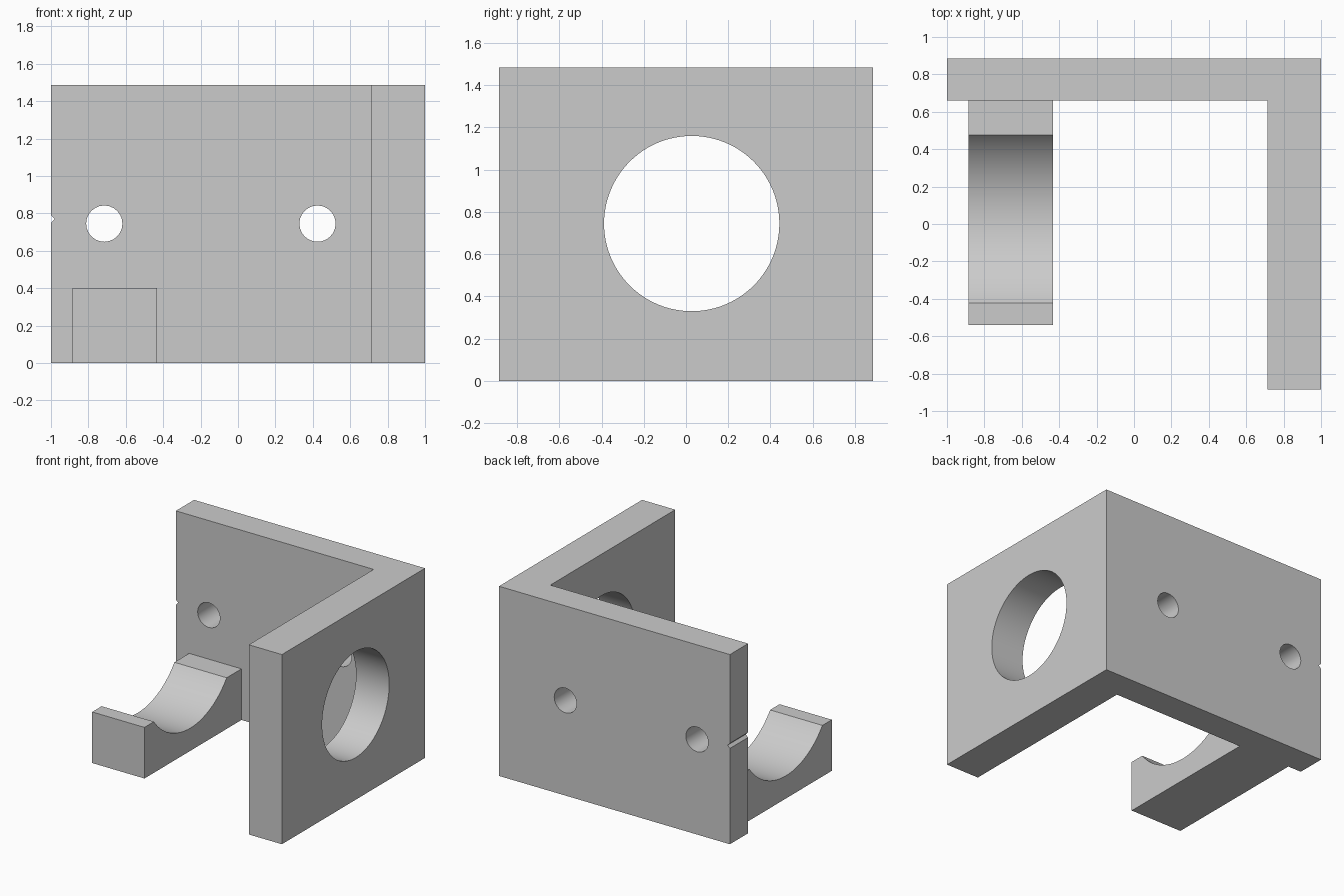
import bpy
import bmesh
from math import cos, sin, asin, pi, radians
from mathutils import Vector

cube = bpy.data.objects.get("Cube")
if cube:
    bpy.data.objects.remove(cube, do_unlink=True)

grey = bpy.data.materials.new("light grey")
grey.use_nodes = True
grey.diffuse_color = (0.6, 0.6, 0.6, 1)
grey.node_tree.nodes["Principled BSDF"].inputs["Base Color"].default_value = (0.6, 0.6, 0.6, 1)

HEIGHT = 1.485
DEPTH = 0.885
WALL_Y = 0.66        # front of the back wall
SIDE_X = 0.713       # inside of the side wall
AXIS_Y, AXIS_Z = 0.027, 0.745


def prism(name, points, direction):
    """Extrude a closed outline along a vector."""
    mesh = bpy.data.meshes.new(name)
    bm = bmesh.new()
    face = bm.faces.new([bm.verts.new(p) for p in points])
    moved = bmesh.ops.extrude_face_region(bm, geom=[face])["geom"]
    bmesh.ops.translate(bm, vec=Vector(direction),
                        verts=[v for v in moved if isinstance(v, bmesh.types.BMVert)])
    bmesh.ops.recalc_face_normals(bm, faces=bm.faces)
    bm.to_mesh(mesh)
    bm.free()
    obj = bpy.data.objects.new(name, mesh)
    obj.data.materials.append(grey)
    bpy.context.collection.objects.link(obj)
    return obj


def circle(a, b, radius, sides):
    return [(a + radius * cos(2 * pi * i / sides), b + radius * sin(2 * pi * i / sides))
            for i in range(sides)]


def activate(obj):
    bpy.ops.object.select_all(action="DESELECT")
    obj.select_set(True)
    bpy.context.view_layer.objects.active = obj


def cut(obj, cutter):
    cutter.hide_render = True
    mod = obj.modifiers.new("cut", "BOOLEAN")
    mod.operation = "DIFFERENCE"
    mod.solver = "EXACT"
    mod.object = cutter
    activate(obj)
    bpy.ops.object.modifier_apply(modifier=mod.name)
    bpy.data.objects.remove(cutter, do_unlink=True)


# L-shaped back and side walls
outline = [(-1, DEPTH), (-1, WALL_Y), (SIDE_X, WALL_Y), (SIDE_X, -DEPTH), (1, -DEPTH), (1, DEPTH)]
bracket = prism("bracket_walls", [(x, y, 0) for x, y in outline], (0, 0, HEIGHT))

# Large bore through the side wall
bore = circle(AXIS_Y, AXIS_Z, 0.415, 96)
cut(bracket, prism("bore_cutter", [(0.6, y, z) for y, z in bore], (0.6, 0, 0)))

# Screw holes through the back wall
for x in (-0.715, 0.425):
    hole = circle(x, AXIS_Z, 0.097, 24)
    cut(bracket, prism("hole_cutter", [(a, 0.5, z) for a, z in hole], (0, 0.6, 0)))

# Small V notch in the free edge of the back wall
notch = [(-1.02, 0.73), (-0.98, 0.77), (-1.02, 0.81)]
cut(bracket, prism("notch_cutter", [(x, 0.5, z) for x, z in notch], (0, 0.6, 0)))

# Cradle arm with a round saddle sharing the bore's axis
ARM_TOP, RADIUS, STEPS = 0.4, 0.567, 48
half = asin(0.45 / RADIUS)
profile = [(WALL_Y, ARM_TOP), (WALL_Y, 0), (-0.54, 0), (-0.54, ARM_TOP)]
for i in range(STEPS + 1):
    t = -half + 2 * half * i / STEPS
    profile.append((AXIS_Y + RADIUS * sin(t), AXIS_Z - RADIUS * cos(t)))
cradle = prism("cradle_arm", [(-0.885, y, z) for y, z in profile], (0.453, 0, 0))

for part in (bracket, cradle):
    activate(part)
    bpy.ops.object.shade_smooth_by_angle(angle=radians(30))
